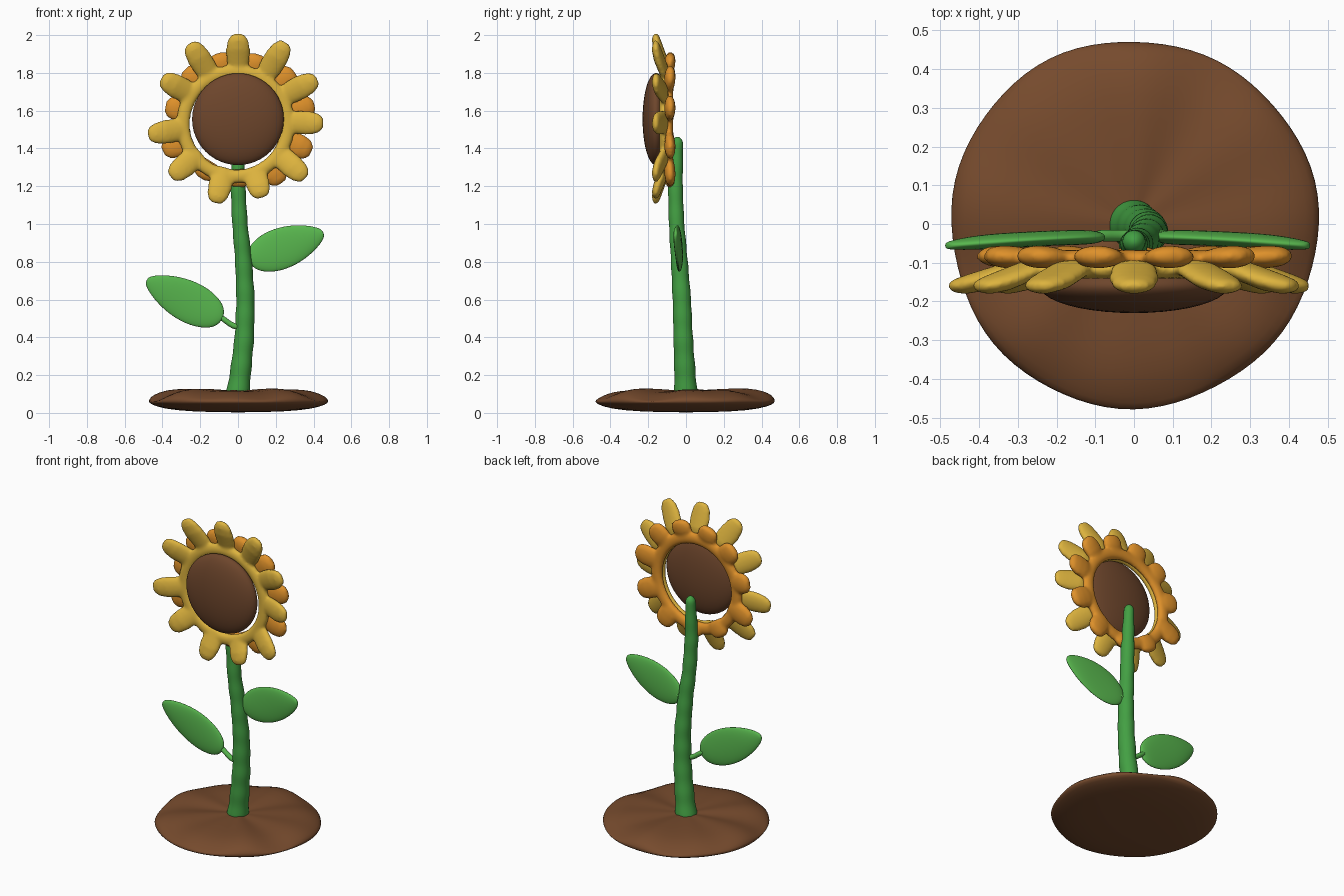
import bpy, bmesh, math
from mathutils import Vector

cube = bpy.data.objects.get("Cube")
if cube:
    bpy.data.objects.remove(cube)


def material(name, rgb):
    m = bpy.data.materials.new(name)
    m.use_nodes = True
    m.diffuse_color = (*rgb, 1)
    m.node_tree.nodes["Principled BSDF"].inputs["Base Color"].default_value = (*rgb, 1)
    return m


YELLOW = material("petal yellow", (0.72, 0.45, 0.048))
ORANGE = material("petal orange", (0.73, 0.28, 0.023))
SOIL = material("soil brown", (0.18, 0.069, 0.026))
SEED = material("seed brown", (0.155, 0.061, 0.025))
LEAF = material("leaf green", (0.098, 0.47, 0.076))
STEM = material("stem green", (0.056, 0.35, 0.056))


def loft(bm, stations, sides=12, closed=False):
    """Skin elliptical rings, each given as centre, half axis u, half axis v."""
    rings = []
    for c, u, v in stations:
        angles = [math.tau * i / sides for i in range(sides)]
        rings.append([bm.verts.new(c + u * math.cos(a) + v * math.sin(a)) for a in angles])
    pairs = list(zip(rings, rings[1:]))
    if closed:
        pairs.append((rings[-1], rings[0]))
    else:
        bm.faces.new(rings[0])
        bm.faces.new(rings[-1])
    for a, b in pairs:
        for i in range(sides):
            j = (i + 1) % sides
            bm.faces.new((a[i], a[j], b[j], b[i]))


def finish(bm, name, mat, subdivide=0):
    bmesh.ops.recalc_face_normals(bm, faces=bm.faces)
    for f in bm.faces:
        f.smooth = True
    mesh = bpy.data.meshes.new(name)
    bm.to_mesh(mesh)
    bm.free()
    mesh.materials.append(mat)
    ob = bpy.data.objects.new(name, mesh)
    bpy.context.collection.objects.link(ob)
    if subdivide:
        mod = ob.modifiers.new("Subdivision", "SUBSURF")
        mod.levels = mod.render_levels = subdivide
    return ob


def sample(points, t):
    """Linear interpolation in a table whose first column is t."""
    for a, b in zip(points, points[1:]):
        if t <= b[0]:
            k = (t - a[0]) / (b[0] - a[0])
            return [p + (q - p) * k for p, q in zip(a, b)]
    return list(points[-1])


# Soil mound, a lumpy lathe
bm = bmesh.new()
profile = [(0.02, 0.003), (0.25, 0.006), (0.4, 0.022), (0.465, 0.045), (0.482, 0.06),
           (0.465, 0.078), (0.42, 0.1), (0.35, 0.12), (0.2, 0.122), (0.02, 0.115)]
loft(bm, [(Vector((0, 0, z)), Vector((r, 0, 0)), Vector((0, r, 0))) for r, z in profile], 40)
for v in bm.verts:
    a, r = math.atan2(v.co.y, v.co.x), v.co.xy.length
    swell = 1 + 0.008 * math.sin(3 * a + 1) + 0.006 * math.sin(7 * a)
    v.co.x *= swell
    v.co.y *= swell
    if v.co.z > 0.07:
        v.co.z += 0.02 * r * (math.sin(5 * a) + math.sin(8 * a + 2))
finish(bm, "soil", SOIL, 1)

# Stem with gentle ripples: height, x, y, radius
path = [(0.08, -0.005, 0, 0.066), (0.2, 0.012, -0.005, 0.058), (0.4, 0.034, -0.015, 0.053),
        (0.6, 0.04, -0.022, 0.05), (0.8, 0.03, -0.035, 0.046), (1.0, 0.01, -0.05, 0.042),
        (1.2, 0, -0.056, 0.04), (1.43, 0, -0.045, 0.03)]
bm = bmesh.new()
stations = []
for i in range(41):
    z, x, y, r = sample(path, 0.08 + 1.35 * i / 40)
    r *= 1 + 0.04 * math.sin(i * 1.6)
    stations.append((Vector((x, y, z)), Vector((r, 0, 0)), Vector((0, r, 0))))
for dz, r in ((0.015, 0.026), (0.028, 0.014), (0.032, 0.004)):
    stations.append((Vector((0, -0.045, 1.43 + dz)), Vector((r, 0, 0)), Vector((0, r, 0))))
loft(bm, stations, 14)
finish(bm, "stem", STEM, 1)

# Leaves: fraction along the blade, half width
blade = [(0, 0.02), (0.03, 0.05), (0.1, 0.083), (0.3, 0.115), (0.55, 0.112),
         (0.75, 0.087), (0.9, 0.055), (0.98, 0.028), (1, 0.01)]


def leaf(name, base, tip, stalk):
    start, end = Vector((base[0], 0, base[1])), Vector((tip[0], 0, tip[1]))
    axis = end - start
    up = Vector((-axis.z, 0, axis.x)).normalized()
    if up.z < 0:
        up.negate()
    bm = bmesh.new()
    stations = []
    for f, w in blade:
        bow = Vector((0, -0.034 - 0.022 * f * f, 0))
        thick = 0.006 + 0.014 * min(1, w / 0.08)
        stations.append((start + axis * f + bow - up * 0.008, up * w, Vector((0, thick, 0))))
    loft(bm, stations, 14)
    finish(bm, name, LEAF, 2)
    # Short stalk reaching into the stem
    bm = bmesh.new()
    side = Vector((0, 0.016, 0))
    loft(bm, [(Vector((x, -0.03, z)), Vector((0.006, 0, 0.015)), side) for x, z in stalk], 10)
    finish(bm, name + "_stalk", LEAF, 1)


leaf("right_leaf", (-0.08, 0.505), (-0.48, 0.71),
     [(0.02, 0.45), (-0.03, 0.46), (-0.06, 0.485), (-0.11, 0.52)])
leaf("left_leaf", (0.055, 0.815), (0.45, 0.96),
     [(0.02, 0.81), (0.05, 0.815), (0.1, 0.83)])

# Seed disc
HEAD = Vector((0, 0, 1.555))
bm = bmesh.new()
bmesh.ops.create_uvsphere(bm, u_segments=40, v_segments=24, radius=1)
for v in bm.verts:
    v.co = Vector((v.co.x * 0.243, v.co.y * 0.07 - 0.16, v.co.z * 0.243)) + HEAD
finish(bm, "seed_disc", SEED)


def petal_ring(name, mat, petals, shape, ring_y):
    """Petals (angle, reach) fused with a thin ring and softened."""
    bm = bmesh.new()
    centre = HEAD + Vector((-0.013, ring_y, -0.026))
    hoop = []
    for i in range(48):
        a = math.tau * i / 48
        d = Vector((math.cos(a), 0, math.sin(a)))
        hoop.append((centre + d * 0.278, d * 0.037, Vector((0, 0.024, 0))))
    loft(bm, hoop, 10, closed=True)
    for angle, reach in petals:
        a = math.radians(angle)
        d = Vector((math.cos(a), 0, math.sin(a)))
        side = Vector((-d.z, 0, d.x))
        loft(bm, [(HEAD + d * (0.265 + (reach - 0.265) * f) + Vector((0, y, 0)),
                   side * w, Vector((0, t, 0))) for f, w, t, y in shape], 14)
    ob = finish(bm, name, mat)
    fuse = ob.modifiers.new("Fuse", "REMESH")
    fuse.mode = "VOXEL"
    fuse.voxel_size = 0.009
    fuse.use_smooth_shade = True
    soften = ob.modifiers.new("Soften", "SMOOTH")
    soften.factor = 0.5
    soften.iterations = 6


# Front petals lean forward towards the tips
petal_ring("front_petals", YELLOW,
           [(90, 0.452), (58, 0.478), (27, 0.47), (-3, 0.452), (-41, 0.475), (-73, 0.435),
            (-105, 0.46), (-139, 0.47), (-170, 0.484), (152, 0.46), (122.5, 0.476)],
           [(0, 0.05, 0.02, -0.112), (0.25, 0.063, 0.028, -0.122), (0.55, 0.065, 0.029, -0.143),
            (0.8, 0.057, 0.025, -0.156), (0.94, 0.042, 0.018, -0.16), (1, 0.024, 0.01, -0.16)],
           -0.118)

# Back petals fill the spaces between
petal_ring("back_petals", ORANGE,
           [(107, 0.365), (73, 0.36), (41, 0.39), (10, 0.412), (-24, 0.425), (-56, 0.41),
            (-89, 0.36), (-122, 0.37), (-157, 0.432), (170, 0.39), (137, 0.385)],
           [(0, 0.055, 0.02, -0.088), (0.3, 0.066, 0.028, -0.086), (0.6, 0.066, 0.03, -0.085),
            (0.85, 0.055, 0.025, -0.083), (1, 0.028, 0.012, -0.083)],
           -0.09)
